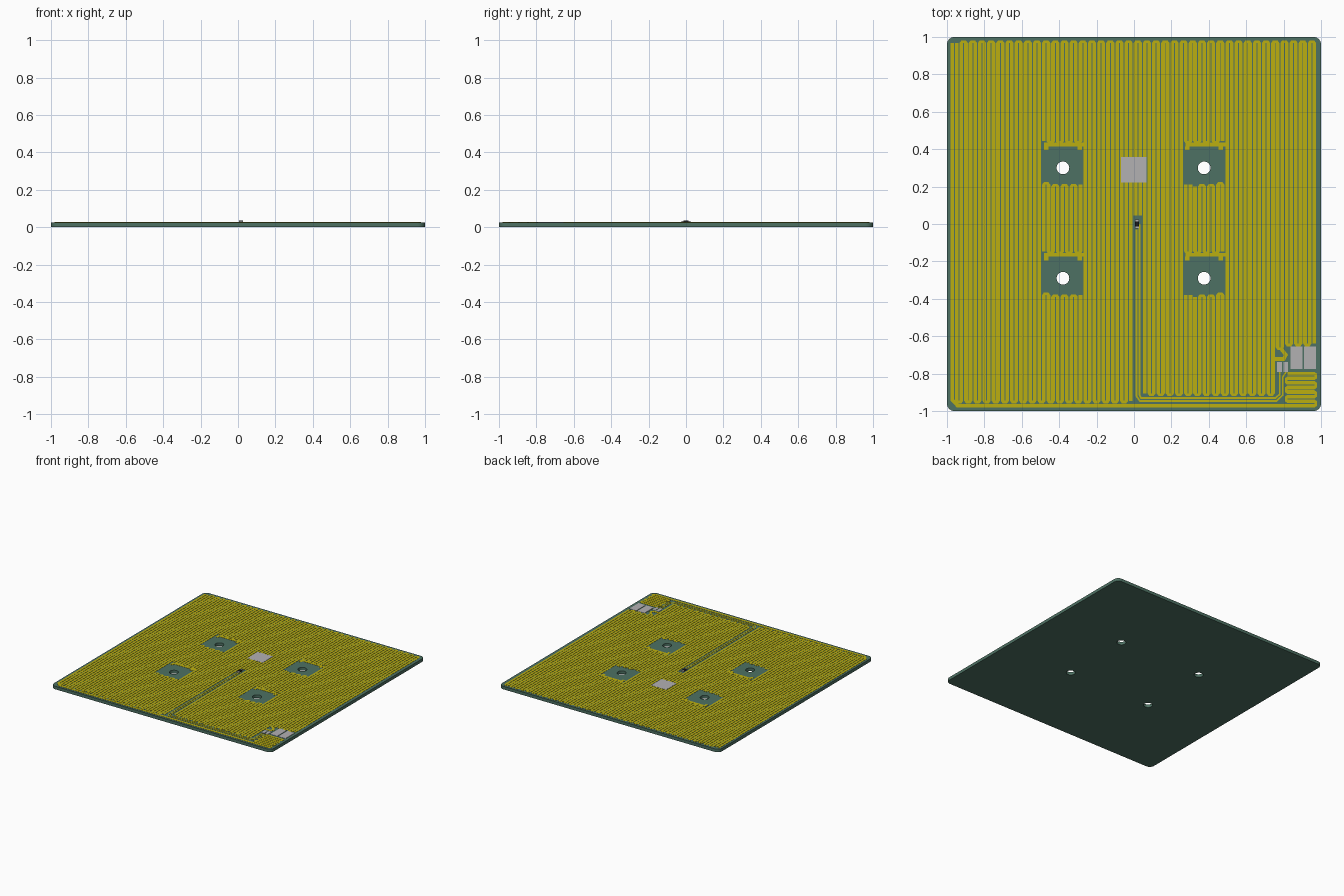
import bpy, bmesh
from math import pi, cos, sin
from mathutils import Vector

if "Cube" in bpy.data.objects:
    bpy.data.objects.remove(bpy.data.objects["Cube"])

TOP, FOIL = 0.025, 0.0265
PITCH, W = 0.0245, 0.0195
HOLES = [(x, y) for x in (-0.38, 0.375) for y in (0.3, -0.29)]


def material(name, rgb):
    m = bpy.data.materials.new(name)
    m.diffuse_color = (*rgb, 1)
    m.use_nodes = True
    m.node_tree.nodes["Principled BSDF"].inputs["Base Color"].default_value = m.diffuse_color
    return m


GREEN = material("board_green", (0.075, 0.165, 0.125))
YELLOW = material("trace_yellow", (0.5, 0.43, 0.005))
SILVER = material("pad_silver", (0.45, 0.44, 0.45))
BLACK = material("chip_black", (0.01, 0.01, 0.01))


def prism(bm, pts, z0=TOP - 0.001, z1=FOIL):
    """Closed prism over a flat outline."""
    lo = [bm.verts.new((x, y, z0)) for x, y in pts]
    hi = [bm.verts.new((x, y, z1)) for x, y in pts]
    bm.faces.new(hi)
    bm.faces.new(lo[::-1])
    n = len(pts)
    for i in range(n):
        bm.faces.new((lo[i], lo[(i + 1) % n], hi[(i + 1) % n], hi[i]))


def rect(bm, x0, x1, y0, y1, **kw):
    prism(bm, [(x0, y0), (x1, y0), (x1, y1), (x0, y1)], **kw)


def ribbon(bm, path, w):
    """Flat mitred track along a polyline."""
    p = [Vector(q) for q in path]
    left, right = [], []
    for i, q in enumerate(p):
        a = (q - p[i - 1]).normalized() if i else (p[1] - q).normalized()
        b = (p[i + 1] - q).normalized() if i < len(p) - 1 else a
        t = (a + b).normalized()
        n = Vector((-t.y, t.x)) * (w / 2 / max(t.dot(a), 0.3))
        left.append(q + n)
        right.append(q - n)
    for i in range(len(p) - 1):
        prism(bm, [right[i], right[i + 1], left[i + 1], left[i]])


def finish(bm, name, mat):
    bmesh.ops.recalc_face_normals(bm, faces=bm.faces)
    me = bpy.data.meshes.new(name)
    bm.to_mesh(me)
    bm.free()
    me.materials.append(mat)
    ob = bpy.data.objects.new(name, me)
    bpy.context.collection.objects.link(ob)
    return ob


# board: filled outline with rounded corners and four bolt holes
cu = bpy.data.curves.new("board", 'CURVE')
cu.dimensions, cu.fill_mode, cu.extrude = '2D', 'BOTH', TOP / 2


def loop(pts):
    s = cu.splines.new('POLY')
    s.points.add(len(pts) - 1)
    for pt, (x, y) in zip(s.points, pts):
        pt.co = (x, y, 0, 1)
    s.use_cyclic_u = True


R = 0.04
loop([(sx * (1 - R) + R * cos(a + k * pi / 16), sy * (1 - R) + R * sin(a + k * pi / 16))
      for sx, sy, a in ((1, 1, 0), (-1, 1, pi / 2), (-1, -1, pi), (1, -1, 1.5 * pi))
      for k in range(9)])
for hx, hy in HOLES:
    loop([(hx + 0.034 * cos(k * pi / 16), hy + 0.034 * sin(k * pi / 16)) for k in range(32)])
board = bpy.data.objects.new("board", cu)
board.location.z = TOP / 2
bpy.context.collection.objects.link(board)
cu.materials.append(GREEN)
bpy.context.view_layer.objects.active = board
board.select_set(True)
bpy.ops.object.convert(target='MESH')


# heater track: vertical strips, interrupted by clearings
def spans(x):
    lo = -0.945 if x < 0 else -0.905
    if x > 0.81:
        lo = -0.64
    elif x > 0.765:
        lo = -0.66
    cuts = [(hy - (0.09 if abs(x - hx) > 0.07 else 0.1), hy + 0.143)
            for hx, hy in HOLES if abs(x - hx) < 0.105]
    if 0 < x < 0.042:
        cuts.append((-1, 0.045))
    out = []
    for a, b in sorted(cuts):
        if a > lo:
            out.append((lo, a))
        lo = b
    return out + [(lo, 0.968)]


bm = bmesh.new()
xs = [-0.9475 + i * PITCH for i in range(79)]
for i, x in enumerate(xs):
    for lo, hi in spans(x):
        rect(bm, x - W / 2, x + W / 2, lo, hi)
    # bevelled turns: alternate bottom and top
    if i + 1 < len(xs):
        side = i % 2
        nxt = {round(s[side], 4) for s in spans(xs[i + 1])}
        d = 0.014 if side else -0.014
        for s in spans(x):
            y = s[side]
            if round(y, 4) in nxt:
                a, b = x - W / 2, xs[i + 1] + W / 2
                prism(bm, [(a, y), (b, y), (b - 0.01, y + d), (a + 0.01, y + d)])
# bridging bar above each mounting clearing
for hx, hy in HOLES:
    rect(bm, hx - 0.1, hx + 0.115, hy + 0.115, hy + 0.135)
    for sx in (-1, 1):
        rect(bm, hx + sx * 0.09 - 0.012, hx + sx * 0.09 + 0.012, hy + 0.095, hy + 0.115)
# outer return track along the left and bottom edges
ribbon(bm, [(-0.972, 0.968), (-0.972, -0.94), (-0.942, -0.972), (0.82, -0.972)], W)
# horizontal meander under the terminals
for k in range(8):
    y = -0.972 + k * PITCH
    rect(bm, 0.82, 0.965, y - W / 2, y + W / 2)
    if k < 7:
        a, b, e, d = y - W / 2, y + PITCH + W / 2, 0.82, -0.014
        if k % 2 == 0:
            e, d = 0.965, 0.014
        prism(bm, [(e, a), (e + d, a + 0.01), (e + d, b - 0.01), (e, b)])
# link to the terminals
ribbon(bm, [(0.785, -0.665), (0.812, -0.7), (0.8, -0.722), (0.755, -0.722)], W)
finish(bm, "heater_track", YELLOW)

# sensor lines running to the small pads
bm = bmesh.new()
ribbon(bm, [(0.013, -0.03), (0.013, -0.92), (0.031, -0.946), (0.762, -0.946),
            (0.795, -0.915), (0.795, -0.82), (0.813, -0.79)], 0.009)
ribbon(bm, [(0.029, 0.0), (0.029, -0.914), (0.037, -0.93), (0.757, -0.93),
            (0.779, -0.91), (0.779, -0.79)], 0.009)
finish(bm, "sensor_lines", YELLOW)

# silver pads
for name, box in {"centre_patch": (-0.07, 0.068, 0.222, 0.358),
                  "terminal_left": (0.836, 0.9, -0.775, -0.655),
                  "terminal_right": (0.91, 0.974, -0.775, -0.655),
                  "sensor_pad_left": (0.765, 0.79, -0.79, -0.738),
                  "sensor_pad_right": (0.799, 0.824, -0.79, -0.738)}.items():
    bm = bmesh.new()
    rect(bm, *box, z1=FOIL + 0.0006)
    finish(bm, name, SILVER)

# temperature sensor with metal end caps
bm = bmesh.new()
rect(bm, 0.005, 0.027, -0.013, 0.013, z1=0.035)
finish(bm, "sensor_body", BLACK)
for name, y in (("sensor_cap_front", -0.019), ("sensor_cap_back", 0.019)):
    bm = bmesh.new()
    rect(bm, 0.005, 0.027, y - 0.006, y + 0.006, z1=0.034)
    finish(bm, name, SILVER)
